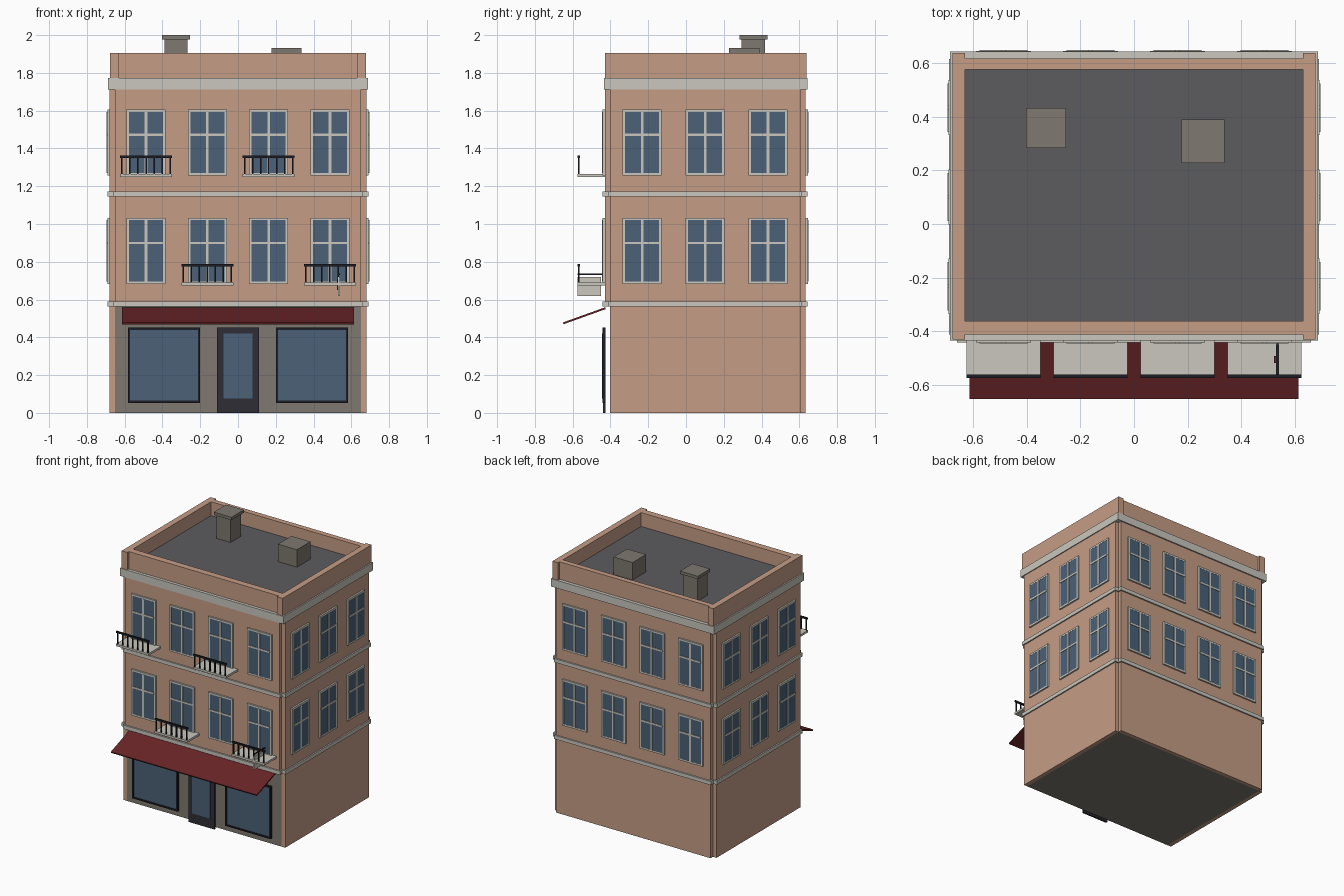
import bpy
import bmesh
from math import pi
from mathutils import Matrix, Vector

if "Cube" in bpy.data.objects:
    bpy.data.objects.remove(bpy.data.objects["Cube"], do_unlink=True)


def material(name, r, g, b):
    m = bpy.data.materials.new(name)
    m.use_nodes = True
    m.diffuse_color = (r, g, b, 1)
    m.node_tree.nodes["Principled BSDF"].inputs["Base Color"].default_value = (r, g, b, 1)
    return m


PLASTER = material("terracotta plaster", 0.56, 0.34, 0.24)
STONE = material("grey stone", 0.21, 0.19, 0.16)
TRIM = material("pale trim", 0.59, 0.57, 0.51)
GLASS = material("blue glass", 0.07, 0.12, 0.18)
METAL = material("black metal", 0.012, 0.013, 0.018)
DOOR = material("dark door paint", 0.028, 0.026, 0.036)
CANVAS = material("red canvas", 0.14, 0.018, 0.02)
ROOF = material("roof felt", 0.108, 0.108, 0.115)


def boxes(name, mat, parts, matrix=Matrix()):
    """One object made of boxes, each given as (x0, x1, y0, y1, z0, z1)."""
    bm = bmesh.new()
    for x0, x1, y0, y1, z0, z1 in parts:
        size = Matrix.Diagonal((x1 - x0, y1 - y0, z1 - z0, 1))
        centre = Vector((x0 + x1, y0 + y1, z0 + z1)) / 2
        bmesh.ops.create_cube(bm, size=1, matrix=matrix @ Matrix.Translation(centre) @ size)
    mesh = bpy.data.meshes.new(name)
    bm.to_mesh(mesh)
    bm.free()
    mesh.materials.append(mat)
    obj = bpy.data.objects.new(name, mesh)
    bpy.context.collection.objects.link(obj)
    return obj


# Main dimensions: core block, and wall panels standing proud of it
CX, CORE_F, CORE_B = 0.65, -0.403, 0.605
WX, WALL_F, WALL_B = 0.68, -0.43, 0.633
MID = (CORE_F + CORE_B) / 2
BAND, TOP, ROOF_Z = 0.562, 1.74, 1.8

boxes("core", STONE, [(-CX, CX, CORE_F, CORE_B, 0, TOP)])
boxes("front_wall", PLASTER, [(-CX, CX, WALL_F, CORE_F, BAND, TOP)])
boxes("back_wall", PLASTER, [(-CX, CX, CORE_B, WALL_B, 0, TOP)])
boxes("side_walls", PLASTER, [(-WX, -CX, CORE_F, CORE_B, 0, TOP),
                              (CX, WX, CORE_F, CORE_B, 0, TOP)])

# String courses with notched corners, and the cornice
for label, z in (("lower", BAND), ("upper", 1.145)):
    boxes(label + "_string_course", TRIM, [
        (-0.66, 0.66, -0.441, 0.644, z, z + 0.028),
        (-0.69, 0.69, CORE_F - 0.01, CORE_B + 0.01, z, z + 0.028)])
boxes("cornice", TRIM, [(-0.687, 0.687, -0.435, 0.643, 1.713, 1.772)])

# Parapet with corner posts, and the roof
boxes("parapet", PLASTER, [
    (-0.63, 0.63, -0.412, -0.362, 1.765, 1.905),
    (-0.63, 0.63, 0.577, 0.618, 1.765, 1.905),
    (-0.677, -0.63, -0.43, 0.637, 1.765, 1.905),
    (0.63, 0.677, -0.43, 0.637, 1.765, 1.905)])
boxes("roof", ROOF, [(-0.635, 0.635, -0.37, 0.585, 1.76, ROOF_Z)])
boxes("chimney", STONE, [(-0.388, -0.268, 0.295, 0.418, ROOF_Z, 1.98),
                         (-0.402, -0.253, 0.283, 0.432, 1.978, 2.0)])
boxes("roof_vent", STONE, [(0.177, 0.337, 0.227, 0.389, ROOF_Z, 1.933)])


def window(name, matrix):
    """Window against a wall at local y = 0, facing local -y, sill at z = 0."""
    w, h, f = 0.103, 0.35, 0.013
    boxes(name + "_frame", TRIM, [
        (-w, w, -0.012, 0.01, 0, f), (-w, w, -0.012, 0.01, h - f, h),
        (-w, f - w, -0.012, 0.01, f, h - f), (w - f, w, -0.012, 0.01, f, h - f)], matrix)
    boxes(name + "_glass", GLASS, [(f - w, w - f, -0.011, 0.005, f, h - f)], matrix)
    boxes(name + "_bars", TRIM, [
        (-0.007, 0.007, -0.015, 0, f, h - f),
        (f - w, w - f, -0.015, 0, 0.21, 0.223)], matrix)


# Windows on both upper floors, all round
COLUMNS = (-0.487, -0.162, 0.162, 0.487)
ROWS = (-0.333, 0, 0.333)
SIDES = (("front", 0, (0, WALL_F), COLUMNS),
         ("left", pi / 2, (WX, MID), ROWS),
         ("back", pi, (0, WALL_B), COLUMNS),
         ("right", -pi / 2, (-WX, MID), ROWS))
for side, angle, (ox, oy), places in SIDES:
    for z in (0.683, 1.257):
        for u in places:
            frame = Matrix.Translation((ox, oy, z)) @ Matrix.Rotation(angle, 4, "Z")
            window(side + "_window", frame @ Matrix.Translation((u, 0, 0)))


def balcony(x, z):
    w, y = 0.138, -0.568
    boxes("balcony_slab", TRIM, [(x - w, x + w, -0.575, WALL_F, z, z + 0.016)])
    bars = [(x - w, x + w, y - 0.006, y + 0.006, z + 0.1, z + 0.112)]
    for i in range(7):
        px = x + (i - 3) * 0.0425
        bars.append((px - 0.004, px + 0.004, y - 0.004, y + 0.004, z + 0.01, z + 0.105))
    boxes("balcony_railing", METAL, bars)


for x, z in ((-0.487, 1.25), (0.162, 1.25), (-0.162, 0.675), (0.487, 0.675)):
    balcony(x, z)

# Shop front: two display windows and a glazed door
for s in (-1, 1):
    x0, x1 = sorted((s * 0.2, s * 0.583))
    boxes("shop_window_frame", METAL, [
        (x0, x1, -0.441, -0.425, 0.053, 0.065), (x0, x1, -0.441, -0.425, 0.439, 0.451),
        (x0, x0 + 0.012, -0.441, -0.425, 0.065, 0.439),
        (x1 - 0.012, x1, -0.441, -0.425, 0.065, 0.439)])
    boxes("shop_window_glass", GLASS, [
        (x0 + 0.012, x1 - 0.012, -0.436, -0.427, 0.065, 0.439)])
boxes("shop_door", DOOR, [(-0.11, 0.11, -0.44, -0.425, 0, 0.451)])
boxes("door_glass", GLASS, [(-0.076, 0.076, -0.444, -0.438, 0.075, 0.42)])

# Sloping awning
slope = Matrix.Translation((0, WALL_F, 0.553)) @ Matrix.Rotation(0.345, 4, "X")
boxes("awning", CANVAS, [(-0.613, 0.613, -0.234, 0.004, -0.005, 0.005)], slope)

# Hanging sign board on a bracket
boxes("sign_bracket", METAL, [(0.531, 0.539, -0.575, WALL_F, 0.731, 0.739)])
boxes("sign_board", TRIM, [(0.53, 0.54, -0.575, -0.45, 0.62, 0.72)])
boxes("sign_plate", CANVAS, [(0.523, 0.53, -0.518, -0.492, 0.65, 0.705)])
